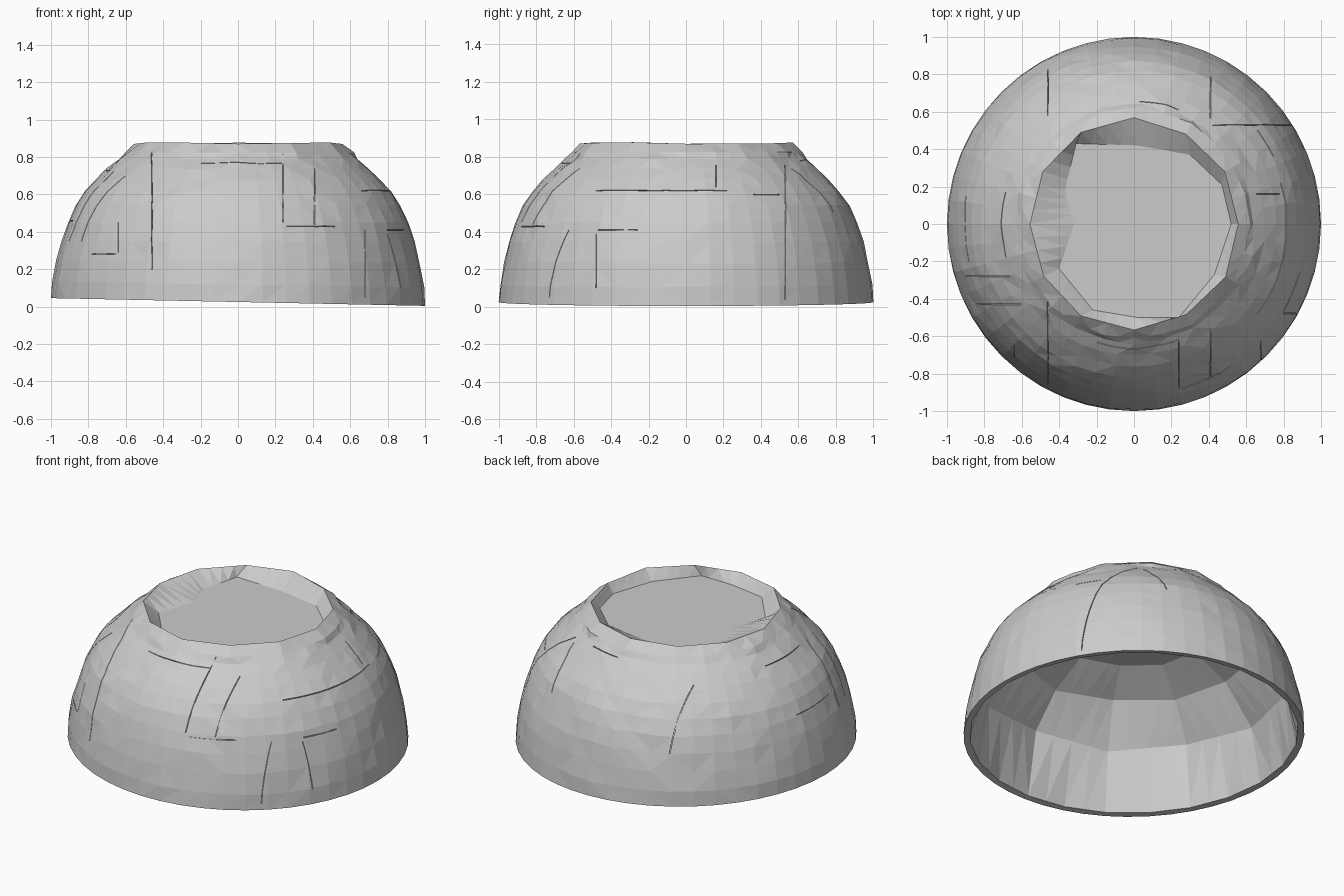
import bpy, bmesh, random
from math import sin, cos, tau, sqrt

if "Cube" in bpy.data.objects:
    bpy.data.objects.remove(bpy.data.objects["Cube"])

random.seed(4)
SEG = 48


def ring(corners):
    """Spread corner points along straight edges into SEG points."""
    n, step = len(corners), SEG // len(corners)
    out = []
    for i in range(n):
        a, b = corners[i], corners[(i + 1) % n]
        for s in range(step):
            t = s / step
            out.append(tuple(a[k] * (1 - t) + b[k] * t for k in range(3)))
    return out


def polygon(r, z, n, jr=0.0, jz=0.0):
    pts = []
    for i in range(n):
        q = r + random.uniform(-jr, jr)
        a = tau * i / n
        x, y = q * cos(a), q * sin(a)
        tilt = -0.022 * x * max(0, 1 - z / 0.4)   # the lip slopes slightly
        pts.append((x, y, z + random.uniform(-jz, jz) + tilt))
    return ring(pts)


# outer dome profile (radius, height)
PROFILE = [(1.0, 0.025), (0.993, 0.12), (0.972, 0.24), (0.945, 0.35), (0.912, 0.45),
           (0.87, 0.54), (0.82, 0.615), (0.76, 0.68), (0.70, 0.738), (0.645, 0.79),
           (0.612, 0.825), (0.57, 0.87)]


def radius_at(z):
    for p, q in zip(PROFILE, PROFILE[1:]):
        if p[1] <= z <= q[1]:
            return p[0] + (z - p[1]) / (q[1] - p[1]) * (q[0] - p[0])
    return 1.0


# bowl shell: foot recess, dome, lip, coarse inside
floor = [(.52, 0), (.47, .21), (.30, .37), (.02, .42), (-.31, .43), (-.37, .18),
         (-.32, 0), (-.40, -.24), (-.22, -.46), (.02, -.50), (.24, -.50), (.43, -.27)]
rings = [ring([(x, y, 0.81) for x, y in floor]),
         polygon(0.562, 0.874, 12, 0.008, 0.005)]
for r, z in reversed(PROFILE[:-1]):
    high = z > 0.78
    j = 0.004 if 0.1 < z < 0.75 else 0.0
    rings.append(polygon(r, z, 24 if high else 48, 0.012 if high else j, j))
rings += [polygon(0.965, 0.03, 24),
          polygon(0.895, 0.41, 12, 0.012, 0.03),
          polygon(0.72, 0.645, 12, 0.02, 0.025),
          polygon(0.47, 0.75, 12, 0.03, 0.01)]

bm = bmesh.new()
loops = [[bm.verts.new(p) for p in r] for r in rings]
for a, b in zip(loops, loops[1:]):
    for i in range(SEG):
        k = (i + 1) % SEG
        bm.faces.new((a[i], b[i], b[k], a[k]))
for loop, z in ((loops[0], 0.81), (loops[-1], 0.76)):
    c = bm.verts.new((0, 0, z))
    for i in range(SEG):
        bm.faces.new((c, loop[i], loop[(i + 1) % SEG]))
bmesh.ops.triangulate(bm, faces=bm.faces[:])
bmesh.ops.recalc_face_normals(bm, faces=bm.faces[:])
me = bpy.data.meshes.new("bowl_shell")
bm.to_mesh(me)
bm.free()
bowl = bpy.data.objects.new("bowl_shell", me)
bpy.context.collection.objects.link(bowl)


# seams: thin curved strips lying on the dome, cut out of it
def seam(bm, axis, v, side, a, b, w=0.0025, depth=0.01):
    """x/y: upright seam in plane x=v or y=v, heights a..b.
    z/w: level seam at height v, running along x or y from a to b."""
    n, rows = 10, []
    for i in range(n + 1):
        t = a + (b - a) * i / n
        z, u = (v, t) if axis in 'zw' else (t, v)
        r = radius_at(z)
        o = side * sqrt(max(r * r - u * u, 0.0004))
        x, y = (u, o) if axis in 'xz' else (o, u)
        d = {'x': (w, 0, 0), 'y': (0, w, 0)}.get(axis, (0, 0, w))
        nrm = (x, y, max(z - 0.1, 0))
        ln = sqrt(sum(c * c for c in nrm))
        rows.append([bm.verts.new([c + q * e / ln + s * k
                                   for c, q, k in zip((x, y, z), nrm, d)])
                     for e, s in ((-depth, -1), (0.03, -1), (0.03, 1), (-depth, 1))])
    for p, q in zip(rows, rows[1:]):
        for i in range(4):
            k = (i + 1) % 4
            bm.faces.new((p[i], q[i], q[k], p[k]))
    bm.faces.new(rows[0])
    bm.faces.new(rows[-1][::-1])


SEAMS = [  # front
    ('x', -.46, -1, .20, .82), ('x', .24, -1, .45, .82), ('x', .41, -1, .44, .74),
    ('x', .68, -1, .05, .41), ('z', .43, -1, .26, .52), ('z', .77, -1, -.20, .24),
    ('x', -.64, -1, .29, .45), ('z', .28, -1, -.78, -.65),
    # right
    ('y', -.48, 1, .10, .39), ('w', .41, 1, -.47, -.26), ('w', .62, 1, -.48, .22),
    ('y', .53, 1, .04, .76), ('y', .16, 1, .64, .76), ('w', .60, 1, .36, .50),
    # back
    ('x', .41, 1, .50, .74), ('x', -.46, 1, .35, .70), ('z', .78, 1, .03, .24),
    # left
    ('y', -.28, -1, .35, .72), ('y', -.43, -1, .35, .70), ('w', .46, -1, -.20, .15),
    ('w', .73, -1, -.18, .17)]
cb = bmesh.new()
for s in SEAMS:
    seam(cb, *s)
bmesh.ops.recalc_face_normals(cb, faces=cb.faces[:])
cm = bpy.data.meshes.new("seam_cutter")
cb.to_mesh(cm)
cb.free()
cutter = bpy.data.objects.new("seam_cutter", cm)
bpy.context.collection.objects.link(cutter)
cutter.hide_render = True

mod = bowl.modifiers.new("seams", 'BOOLEAN')
mod.operation = 'DIFFERENCE'
mod.solver = 'EXACT'
mod.use_self = True
mod.object = cutter
bpy.context.view_layer.objects.active = bowl
bowl.select_set(True)
bpy.ops.object.modifier_apply(modifier=mod.name)
bpy.data.objects.remove(cutter)
bpy.ops.object.shade_flat()
